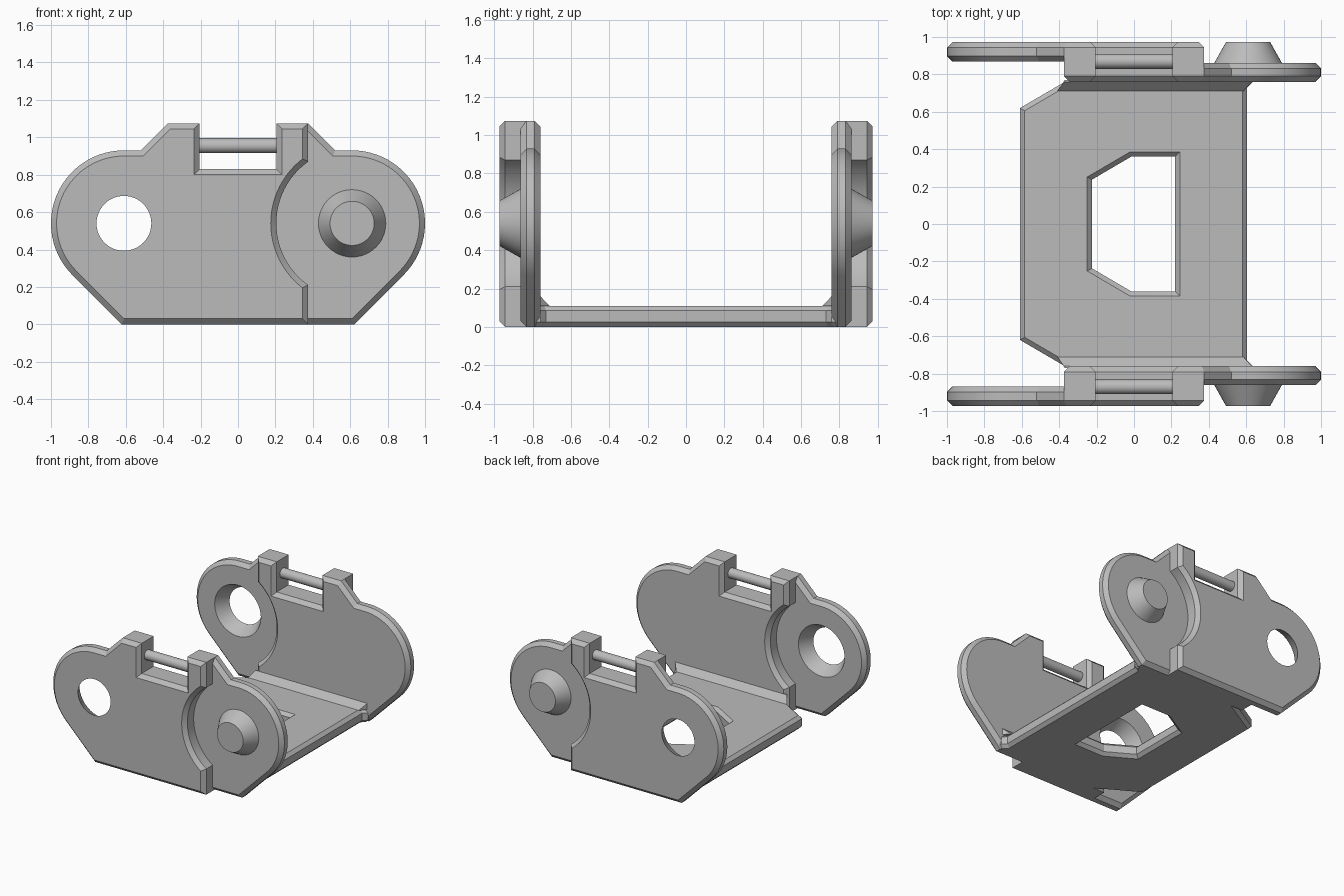
import bpy, bmesh
from math import sin, cos, acos, degrees, radians, pi
from mathutils import Vector

cube = bpy.data.objects.get("Cube")
if cube:
    bpy.data.objects.remove(cube, do_unlink=True)

GREY = (0.5, 0.5, 0.5, 1)
grey = bpy.data.materials.new("grey plastic")
grey.use_nodes = True
grey.diffuse_color = GREY
grey.node_tree.nodes["Principled BSDF"].inputs["Base Color"].default_value = GREY

# Main dimensions
C = 0.03                        # chamfer width
LUG_X, LUG_Z, LUG_R = 0.61, 0.54, 0.39
POCKET_R = 0.405                # clearance radius around the neighbouring lug
BLOCK = 0.375                   # half width of the thick middle
TOP = 1.075
OUT, SEAM_OUT, SEAM_IN, IN = -0.973, -0.868, -0.862, -0.76

SIDE = lambda u, v, d: (u, d, v)     # outline in xz, depth along y
FLAT = lambda u, v, d: (u, v, d)     # outline in xy, depth along z
CROSS = lambda u, v, d: (d, u, v)    # outline in yz, depth along x


def arc(cx, cy, r, a0, a1, n):
    angles = [radians(a0 + (a1 - a0) * i / n) for i in range(n + 1)]
    return [(cx + r * cos(a), cy + r * sin(a)) for a in angles]


def circle(cx, cy, r, n=48):
    return [(cx + r * cos(2 * pi * i / n), cy + r * sin(2 * pi * i / n)) for i in range(n)]


def inset(pts, dist):
    """Mitred inset of a counter-clockwise outline."""
    result = []
    for i, p in enumerate(pts):
        a, b, c = Vector(pts[i - 1]), Vector(p), Vector(pts[(i + 1) % len(pts)])
        e1, e2 = (b - a).normalized(), (c - b).normalized()
        n1, n2 = Vector((-e1.y, e1.x)), Vector((-e2.y, e2.x))
        result.append(tuple(b + (n1 + n2) * dist / (1 + n1.dot(n2))))
    return result


def loft(name, layers, place, mirror=False):
    """Closed solid through (outline, depth) layers."""
    bm = bmesh.new()
    rings = [[bm.verts.new(place(u, v, d)) for u, v in pts] for pts, d in layers]
    for r0, r1 in zip(rings, rings[1:]):
        for i in range(len(r0)):
            j = (i + 1) % len(r0)
            bm.faces.new((r0[i], r0[j], r1[j], r1[i]))
    bm.faces.new(rings[0][::-1])
    bm.faces.new(rings[-1])
    bmesh.ops.recalc_face_normals(bm, faces=bm.faces)
    mesh = bpy.data.meshes.new(name)
    bm.to_mesh(mesh)
    bm.free()
    mesh.materials.append(grey)
    ob = bpy.data.objects.new(name, mesh)
    bpy.context.collection.objects.link(ob)
    if mirror:
        mod = ob.modifiers.new("other side", 'MIRROR')
        mod.use_axis = (False, True, False)
        mod.use_mirror_merge = False
    return ob


def chamfered(pts, d0, d1, c, h):
    small = inset(pts, c)
    return [(small, d0), (pts, d0 + h), (pts, d1 - h), (small, d1)]


def cut(ob, cutter):
    mod = ob.modifiers.new("cut", 'BOOLEAN')
    mod.operation, mod.solver, mod.object = 'DIFFERENCE', 'EXACT', cutter
    bpy.context.view_layer.objects.active = ob
    with bpy.context.temp_override(object=ob, active_object=ob):
        bpy.ops.object.modifier_move_to_index(modifier="cut", index=0)
        bpy.ops.object.modifier_apply(modifier="cut")
    bpy.data.objects.remove(cutter, do_unlink=True)


# Side outlines, built from a pocketed end, the notched top and a round lug
swing = degrees(acos((BLOCK - LUG_X) / POCKET_R))
pocket = [(BLOCK, 0)] + arc(LUG_X, LUG_Z, POCKET_R, 360 - swing, swing, 24) + [(BLOCK, TOP)]
notch = [(0.205, TOP), (0.205, 0.83), (-0.205, 0.83), (-0.205, TOP)]
lug = [(-BLOCK, TOP), (-0.52, 0.93)] + arc(-LUG_X, LUG_Z, LUG_R, 90, 225, 28) + [(-0.622, 0)]
flip = lambda pts: [(-u, v) for u, v in reversed(pts)]
outer = pocket + notch + lug
middle = pocket + notch + flip(pocket)

# Side walls
outer_plate = loft("outer_side_plate", chamfered(outer, OUT, SEAM_OUT, C, C), SIDE, True)
loft("inner_side_plate", chamfered(flip(outer), SEAM_IN, IN, C, C), SIDE, True)
loft("side_core", [(middle, OUT + C), (middle, IN - C)], SIDE, True)

# Countersunk pivot hole
cut(outer_plate, loft("hole_cutter", [(circle(-LUG_X, LUG_Z, 0.135), OUT - 0.02),
                                      (circle(-LUG_X, LUG_Z, 0.219), SEAM_OUT + 0.02)], SIDE))

# Tapered pivot pegs and crossbar pins
loft("pivot_peg", [(circle(LUG_X, LUG_Z, 0.187), -0.85),
                   (circle(LUG_X, LUG_Z, 0.118), OUT)], SIDE, True)
bar = circle(-0.87, 0.955, 0.04, 24)
loft("notch_pin", [(bar, -0.25), (bar, 0.25)], CROSS, True)

# Floor with its window
half = [(-0.61, -0.62), (-0.26, -0.824), (0.635, -0.824), (0.635, -0.76), (0.605, -0.73)]
floor_outline = half + [(u, -v) for u, v in reversed(half)]
floor = loft("floor", chamfered(floor_outline, 0, 0.11, 0.025, 0.025), FLAT)
corner = [(-0.225, -0.237), (-0.015, -0.36), (0.22, -0.36)]
window = corner + [(u, -v) for u, v in reversed(corner)]
cut(floor, loft("window_cutter", chamfered(window, -0.025, 0.135, -0.05, 0.05), FLAT))

# Sloped fillet between floor and side walls
strip = [(-0.41, -0.71), (0.585, -0.71), (0.635, -0.77), (-0.37, -0.77)]
crest = [(-0.375, -0.76), (0.63, -0.76), (0.635, -0.77), (-0.37, -0.77)]
loft("floor_fillet", [(strip, 0.108), (crest, 0.16)], FLAT, True)

# Smooth rounds, sharp chamfers
bpy.ops.object.select_all(action='DESELECT')
for ob in bpy.context.scene.objects:
    if ob.type == 'MESH':
        ob.select_set(True)
        bpy.context.view_layer.objects.active = ob
bpy.ops.object.shade_smooth_by_angle(angle=radians(30))
